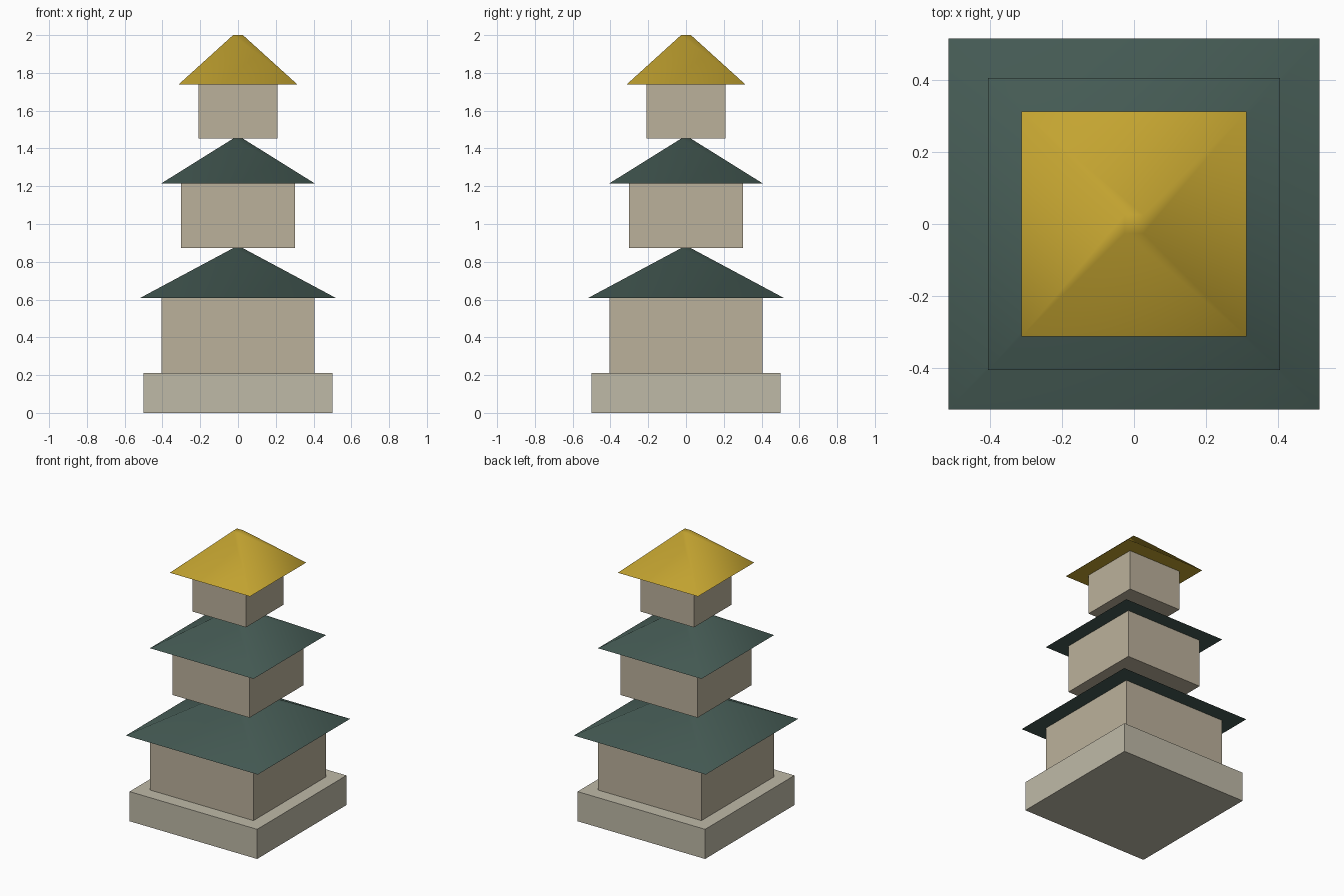
import bpy
import math

if "Cube" in bpy.data.objects:
    bpy.data.objects.remove(bpy.data.objects["Cube"])


def material(name, rgb):
    m = bpy.data.materials.new(name)
    m.diffuse_color = (*rgb, 1)
    m.use_nodes = True
    m.node_tree.nodes["Principled BSDF"].inputs["Base Color"].default_value = m.diffuse_color
    return m


stone = material("stone", (0.52, 0.49, 0.39))
plaster = material("plaster", (0.50, 0.44, 0.33))
green = material("green_tile", (0.06, 0.105, 0.09))
gold = material("gold_tile", (0.55, 0.37, 0.03))


def block(name, half, z0, z1, mat):
    bpy.ops.mesh.primitive_cube_add(size=1, location=(0, 0, (z0 + z1) / 2))
    ob = bpy.context.object
    ob.name = name
    ob.scale = (2 * half, 2 * half, z1 - z0)
    bpy.ops.object.transform_apply(location=False, rotation=False, scale=True)
    ob.data.materials.append(mat)


def roof(name, half, top_half, z0, z1, mat):
    # four-sided truncated cone turned so its sides face the axes
    bpy.ops.mesh.primitive_cone_add(
        vertices=4, radius1=half * math.sqrt(2), radius2=top_half * math.sqrt(2),
        depth=z1 - z0, location=(0, 0, (z0 + z1) / 2), rotation=(0, 0, math.pi / 4))
    ob = bpy.context.object
    ob.name = name
    bpy.ops.object.transform_apply(location=False, rotation=True, scale=False)
    # soft hips, crisp eaves
    bpy.ops.object.shade_smooth_by_angle(angle=math.radians(60))
    ob.data.materials.append(mat)


# Plinth
block("plinth", 0.5, 0, 0.21, stone)

# Storeys: wall half-width, roof half-width, floor, eaves, roof top, roof material
storeys = [
    (0.405, 0.517, 0.21, 0.609, 0.872, green),
    (0.302, 0.406, 0.872, 1.215, 1.452, green),
    (0.209, 0.314, 1.452, 1.739, 2.0, gold),
]
for i, (wall, eave, floor, eaves, top, mat) in enumerate(storeys, 1):
    block(f"storey_{i}", wall, floor, eaves, plaster)
    roof(f"roof_{i}", eave, 0.026, eaves, top, mat)
